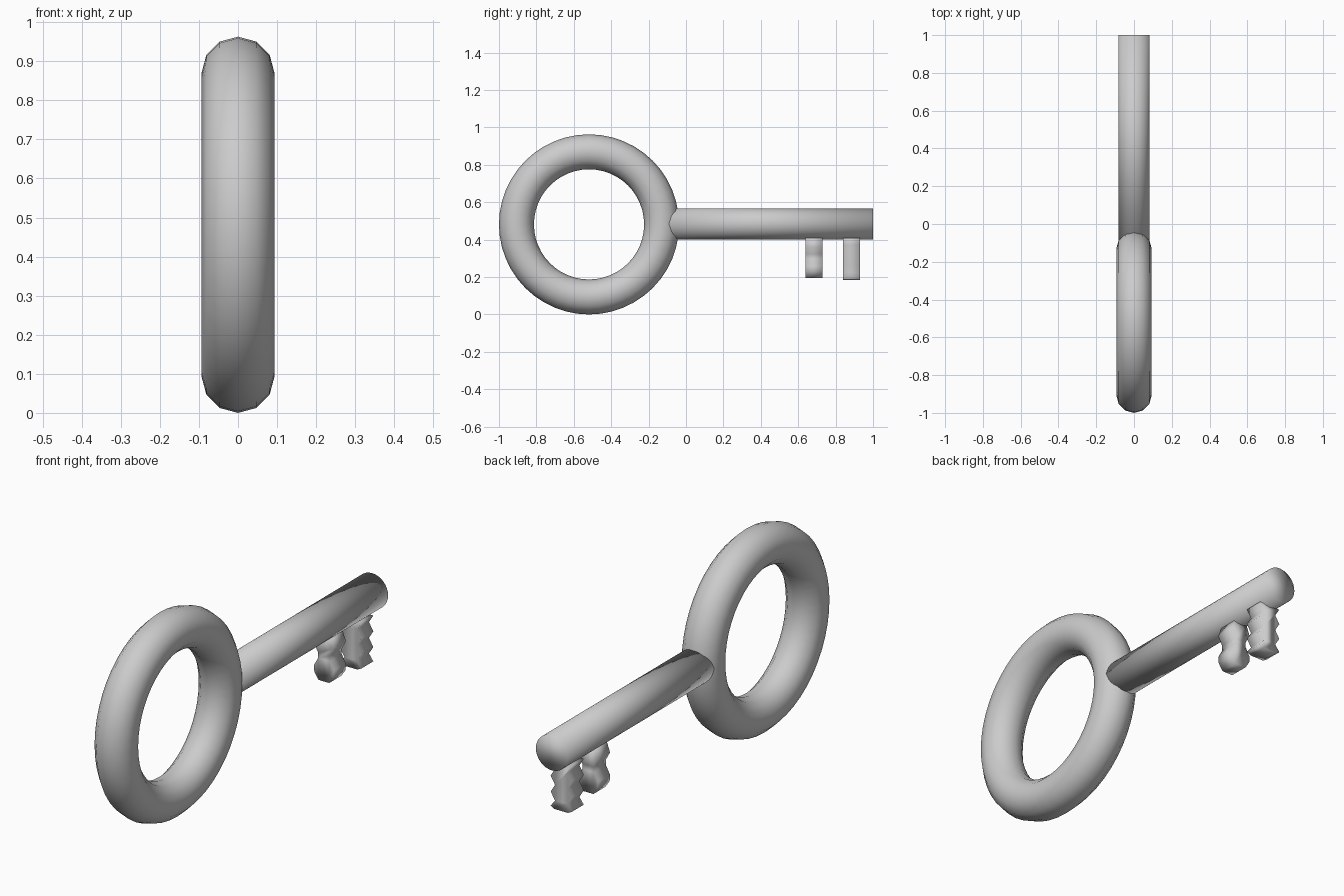
import bpy, bmesh
from math import pi

if "Cube" in bpy.data.objects:
    bpy.data.objects.remove(bpy.data.objects["Cube"])


def smooth(ob):
    for p in ob.data.polygons:
        p.use_smooth = True


# Ring-shaped bow
bpy.ops.mesh.primitive_torus_add(major_radius=0.388, minor_radius=0.0935,
                                 major_segments=48, minor_segments=12,
                                 location=(0, -0.5185, 0.484), rotation=(0, pi / 2, 0))
bow = bpy.context.object
bow.name = "bow_ring"
smooth(bow)

# Round shaft, its end buried in the ring
y0, y1 = -0.13, 1.0
bpy.ops.mesh.primitive_cylinder_add(vertices=32, radius=0.083, depth=y1 - y0,
                                    location=(0, (y0 + y1) / 2, 0.487),
                                    rotation=(pi / 2, 0, 0))
shaft = bpy.context.object
shaft.name = "shaft"
smooth(shaft)


# Zigzag tooth: mirrored (half width, z) profile extruded along y
def tooth(name, ya, yb, half):
    outline = half + [(-x, z) for x, z in reversed(half)]
    bm = bmesh.new()
    face = bm.faces.new([bm.verts.new((x, ya, z)) for x, z in outline])
    ext = bmesh.ops.extrude_face_region(bm, geom=[face])
    moved = [v for v in ext["geom"] if isinstance(v, bmesh.types.BMVert)]
    bmesh.ops.translate(bm, verts=moved, vec=(0, yb - ya, 0))
    bmesh.ops.recalc_face_normals(bm, faces=bm.faces)
    me = bpy.data.meshes.new(name)
    bm.to_mesh(me)
    bm.free()
    ob = bpy.data.objects.new(name, me)
    bpy.context.collection.objects.link(ob)
    smooth(ob)


tooth("inner_tooth", 0.64, 0.73,
      [(0.035, 0.412), (0.052, 0.365), (0.03, 0.325), (0.03, 0.30),
       (0.052, 0.26), (0.05, 0.23), (0.028, 0.197)])
tooth("outer_tooth", 0.84, 0.93,
      [(0.055, 0.412), (0.032, 0.375), (0.055, 0.338), (0.032, 0.30),
       (0.055, 0.263), (0.032, 0.227), (0.055, 0.196), (0.035, 0.186)])

# Rest the key on the ground plane
bpy.context.view_layer.update()
low = min((o.matrix_world @ v.co).z for o in bpy.context.scene.objects
          for v in o.data.vertices)
for o in bpy.context.scene.objects:
    o.location.z -= low
